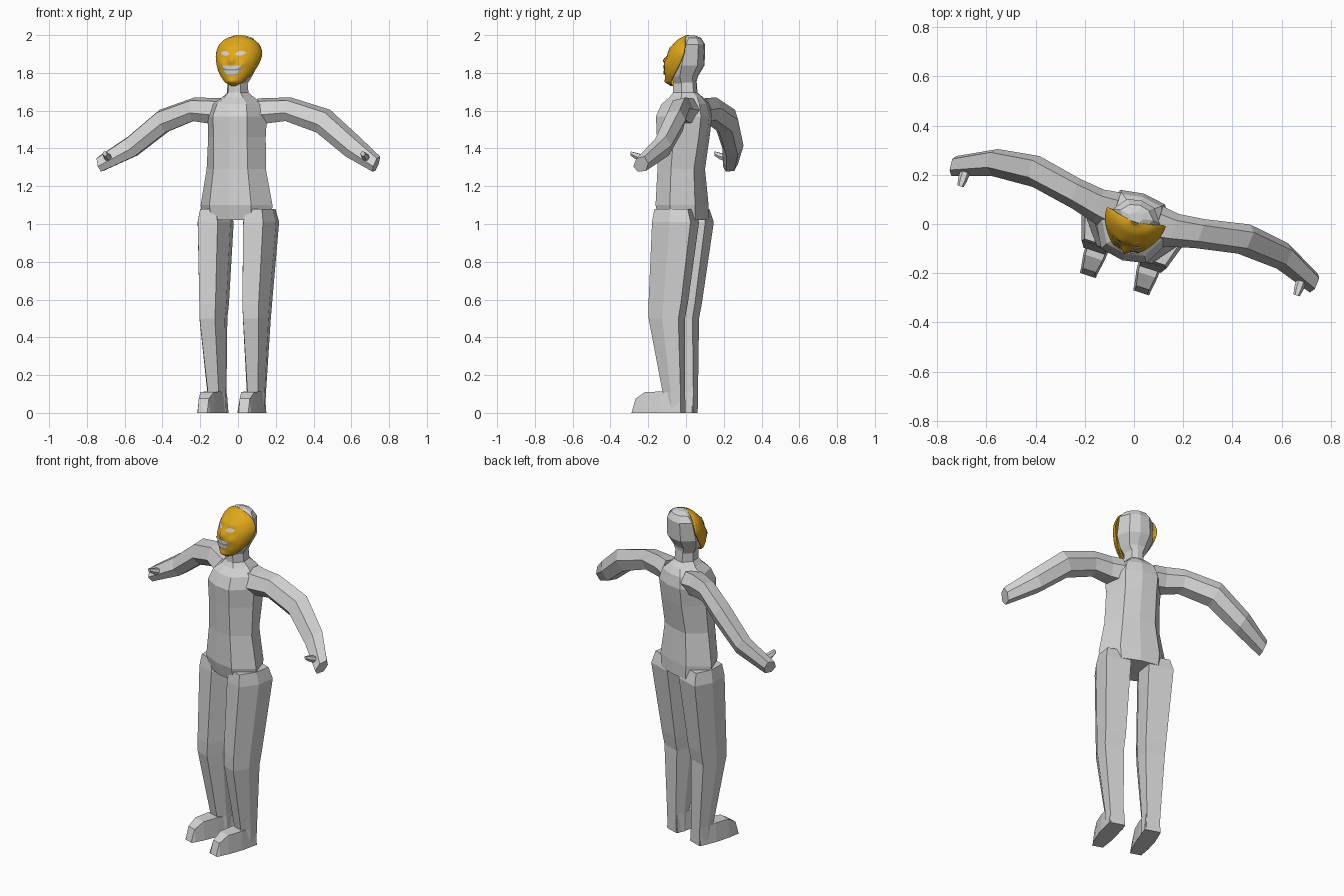
import bpy, bmesh, math
from mathutils import Vector

if "Cube" in bpy.data.objects:
    bpy.data.objects.remove(bpy.data.objects["Cube"])

TURN = math.radians(-18)  # the whole figure stands slightly turned


def material(name, rgb):
    m = bpy.data.materials.new(name)
    m.use_nodes = True
    m.diffuse_color = (*rgb, 1)
    m.node_tree.nodes["Principled BSDF"].inputs["Base Color"].default_value = (*rgb, 1)
    return m


GREY = material("light grey", (0.65, 0.65, 0.65))
GOLD = material("gold", (0.75, 0.39, 0.01))
SHADE = material("mid grey", (0.3, 0.3, 0.3))


def finish(name, bm, mat, mirror=False, smooth=False):
    bmesh.ops.recalc_face_normals(bm, faces=bm.faces)
    me = bpy.data.meshes.new(name)
    bm.to_mesh(me)
    bm.free()
    me.materials.append(mat)
    ob = bpy.data.objects.new(name, me)
    bpy.context.collection.objects.link(ob)
    ob.rotation_euler.z = TURN
    if mirror:
        ob.modifiers.new("mirror", "MIRROR")
    for p in me.polygons:
        p.use_smooth = smooth
    return ob


def loft(name, rings, mat=GREY, mirror=False):
    """Skin a closed tube through rings of points and cap its ends."""
    bm = bmesh.new()
    loops = [[bm.verts.new(p) for p in ring] for ring in rings]
    n = len(loops[0])
    for a, b in zip(loops, loops[1:]):
        for i in range(n):
            j = (i + 1) % n
            bm.faces.new((a[i], a[j], b[j], b[i]))
    bm.faces.new(loops[0])
    bm.faces.new(loops[-1])
    return finish(name, bm, mat, mirror)


def body_ring(z, a, f, b):
    """Eight-sided level ring: half width, front y, back y."""
    half = [(0, f), (.58 * a, .88 * f), (a, (f + b) / 2), (.58 * a, .88 * b), (0, b)]
    pts = half + [(-x, y) for x, y in half[3:0:-1]]
    return [(x, y, z) for x, y in pts]


# Torso with neck
loft("torso", [body_ring(*r) for r in (
    (1.02, .19, -.13, .10), (1.10, .20, -.15, .10), (1.29, .165, -.145, .085),
    (1.46, .16, -.15, .115), (1.57, .165, -.155, .13), (1.635, .14, -.125, .115),
    (1.67, .09, -.085, .09), (1.695, .06, -.07, .06), (1.76, .055, -.07, .055))])

# Head
loft("head", [body_ring(*r) for r in (
    (1.735, .05, -.065, .05), (1.78, .08, -.075, .058), (1.84, .105, -.075, .095),
    (1.95, .10, -.035, .10), (1.985, .07, -.005, .08), (1.998, .03, .01, .05))])


# Legs: six-sided rings of z, inner x, outer x, front y, back y
def leg_ring(z, i, o, f, b):
    m, w = (f + b) / 2, (o - i) * .2
    return [(i + w, f, z), (o - w, f, z), (o, m, z), (o - w / 2, b, z), (i + w / 2, b, z), (i, m, z)]


loft("leg", [leg_ring(*r) for r in (
    (1.08, .06, .20, -.12, .07), (1.01, .035, .218, -.13, .09), (.58, .045, .195, -.155, .03),
    (.50, .05, .192, -.155, .015), (.11, .06, .16, -.085, .018), (0, .055, .155, -.08, .018))],
    mirror=True)

# Feet
loft("foot", [[(i, y, 0), (o, y, 0), (o - .008, y, h), (i + .008, y, h)] for y, i, o, h in (
    (.015, .058, .153, .10), (-.09, .06, .162, .113), (-.18, .068, .158, .11),
    (-.235, .078, .15, .075), (-.257, .08, .148, 0.002))], mirror=True)

# Arms: slanted hexagonal section carried along the arm
SECTION = ((1, .1), (.6, 1), (-.5, .75), (-1, -.3), (-.5, -1), (.6, -.9))
ARM = ((.09, .02, 1.595, .085, .07, 0), (.16, .025, 1.60, .07, .068, 0),
       (.265, .045, 1.607, .062, .062, .1), (.447, .08, 1.545, .064, .06, .45),
       (.616, .063, 1.41, .056, .052, .55), (.77, -.002, 1.317, .042, .04, .35))
loft("arm", [[(x + lean * h * v, y + w * u, z + h * v) for u, v in SECTION]
             for x, y, z, w, h, lean in ARM], mirror=True)

# Thumbs
loft("thumb", [[(.718 + r * math.cos(k * math.pi / 3), y, z + r * math.sin(k * math.pi / 3))
                for k in range(6)]
               for y, z, r in ((.0, 1.345, .022), (-.045, 1.36, .019), (-.072, 1.372, .013))],
     mirror=True)

# Mask: z, half width, front y, rim y
MASK = ((1.73, .012, -.085, -.075), (1.75, .05, -.105, -.065), (1.79, .086, -.113, -.035),
        (1.84, .113, -.112, .0), (1.90, .126, -.095, .028), (1.95, .11, -.066, .03),
        (1.98, .075, -.036, .02), (2.0, .015, .0, .01))


def profile(z):
    """Smoothly interpolated mask row at height z."""
    k = max(i for i in range(len(MASK) - 1) if i == 0 or MASK[i][0] <= z)
    rows = [Vector(MASK[min(max(k + d, 0), len(MASK) - 1)][1:]) for d in (-1, 0, 1, 2)]
    t = (z - MASK[k][0]) / (MASK[k + 1][0] - MASK[k][0])
    p, a, b, q = rows
    return a + .5 * t * (b - p + t * (2 * p - 5 * a + 4 * b - q + t * (3 * (a - b) + q - p)))


def bump(x, z, cx, cz, rx, rz):
    return math.exp(-((x - cx) / rx) ** 2 - ((z - cz) / rz) ** 2)


def mask_y(x, z):
    w, f, e = profile(z)
    y = e + (f - e) * math.sqrt(max(0, 1 - (x / w) ** 2))
    x = abs(x)
    return (y - .022 * bump(x, z, 0, 1.868, .014, .022)      # nose
            - .010 * bump(x, z, .04, 1.93, .03, .012)        # brows
            - .008 * bump(x, z, .06, 1.85, .02, .02)         # cheeks
            - .012 * bump(x, z, 0, 1.755, .025, .015))       # chin


bm = bmesh.new()
ROWS, COLS = 36, 32
grid = []
for r in range(ROWS + 1):
    z = 1.865 - .135 * math.cos(math.pi * r / ROWS)
    w = profile(z)[0]
    xs = [-w * math.cos(math.pi * c / COLS) for c in range(COLS + 1)]
    grid.append([bm.verts.new((x, mask_y(x, z), z)) for x in xs])
for a, b in zip(grid, grid[1:]):
    for c in range(COLS):
        bm.faces.new((a[c], a[c + 1], b[c + 1], b[c]))
mask = finish("mask", bm, GOLD, smooth=True)
shell = mask.modifiers.new("thickness", "SOLIDIFY")
shell.thickness = .008
shell.offset = -1


def plate(name, mat, cx, half, low, high, lift=.003, mirror=False):
    """Thin patch lying on the mask between two curves of t in -1..1."""
    bm = bmesh.new()
    steps, cols = 14, []
    for i in range(steps + 1):
        t = -1 + 2 * i / steps
        x = cx + half * t
        zs = [low(t) + (high(t) - low(t)) * k / 4 for k in range(5)]
        cols.append([bm.verts.new((x, mask_y(x, z) - lift, z)) for z in zs])
    for a, b in zip(cols, cols[1:]):
        for k in range(4):
            bm.faces.new((a[k], b[k], b[k + 1], a[k + 1]))
    ob = finish(name, bm, mat, mirror, smooth=True)
    for v in ob.data.polygons:
        if v.normal.y > 0:
            v.flip()


# Eyes and grin
plate("eye", GREY, .043, .028, lambda t: 1.903 + .004 * t - .012 * (1 - t * t),
      lambda t: 1.903 + .004 * t + .014 * (1 - t * t), mirror=True)
plate("mouth", SHADE, 0, .058, lambda t: 1.838 - .05 * (1 - t ** 4), lambda t: 1.840)
plate("upper_teeth", GREY, 0, .056, lambda t: 1.838 - .017 * (1 - t ** 4),
      lambda t: 1.839, lift=.006)
plate("lower_teeth", GREY, 0, .045, lambda t: 1.812 - .021 * (1 - t ** 4),
      lambda t: 1.813, lift=.006)
